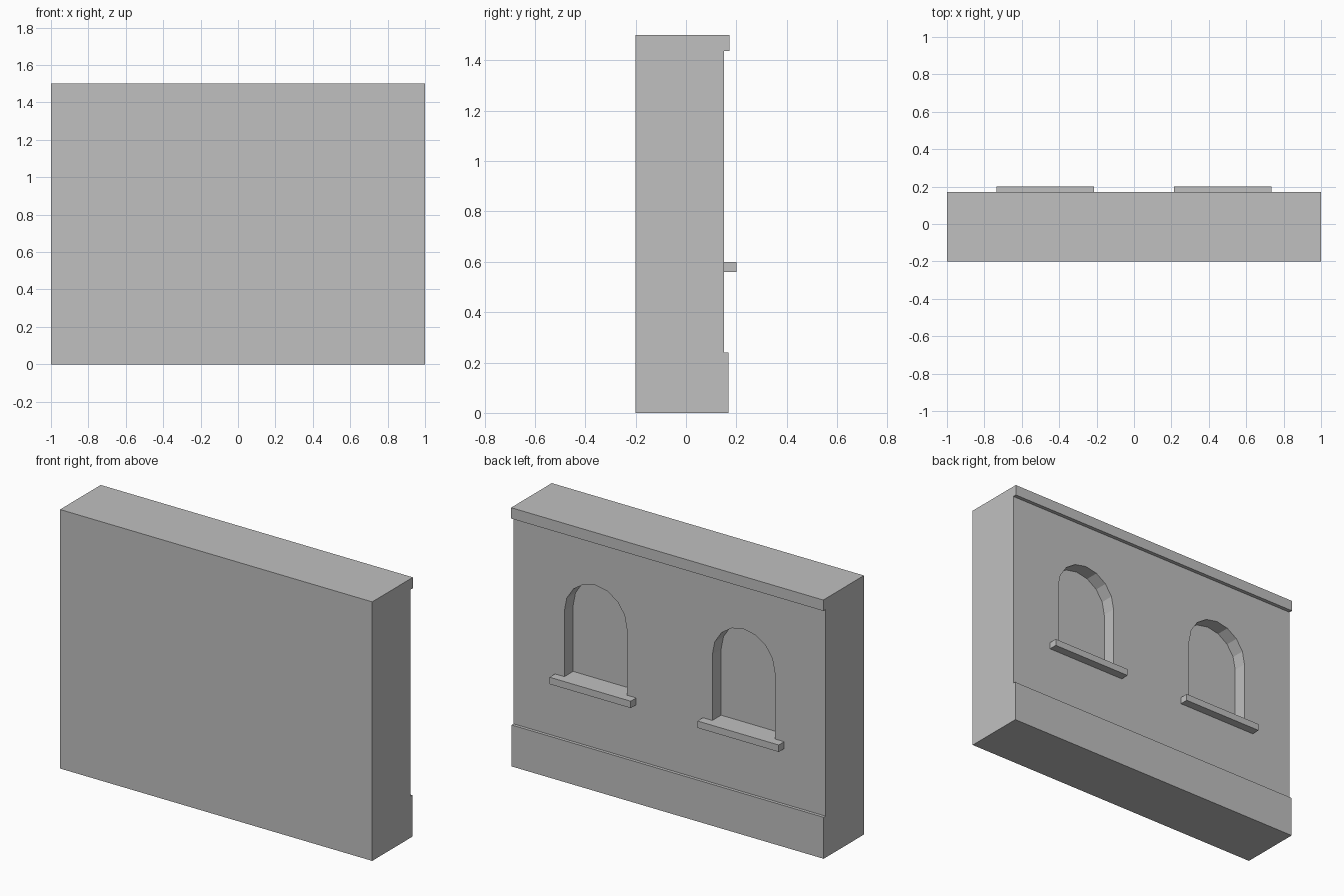
import bpy, bmesh, math
from mathutils import Vector

if "Cube" in bpy.data.objects:
    bpy.data.objects.remove(bpy.data.objects["Cube"])

stone = bpy.data.materials.new("grey stone")
stone.diffuse_color = (0.527, 0.527, 0.527, 1)
stone.use_nodes = True
stone.node_tree.nodes["Principled BSDF"].inputs["Base Color"].default_value = stone.diffuse_color


def prism(name, points, offset):
    """Extrude a closed 3D outline along offset into a solid object."""
    bm = bmesh.new()
    face = bm.faces.new([bm.verts.new(p) for p in points])
    moved = bmesh.ops.extrude_face_region(bm, geom=[face], use_keep_orig=True)
    verts = [g for g in moved["geom"] if isinstance(g, bmesh.types.BMVert)]
    bmesh.ops.translate(bm, vec=Vector(offset), verts=verts)
    bmesh.ops.recalc_face_normals(bm, faces=bm.faces[:])
    mesh = bpy.data.meshes.new(name)
    bm.to_mesh(mesh)
    bm.free()
    mesh.materials.append(stone)
    obj = bpy.data.objects.new(name, mesh)
    bpy.context.collection.objects.link(obj)
    return obj


# Wall section with plinth and cornice, run along x
WALL_Y = 0.15
section = [(-0.2, 0), (0.168, 0), (0.168, 0.24), (WALL_Y, 0.24),
           (WALL_Y, 1.437), (0.172, 1.437), (0.172, 1.5), (-0.2, 1.5)]
wall = prism("wall", [(-1, y, z) for y, z in section], (2, 0, 0))

# Arched blind windows with sills, one each side
CENTRE, HALF, SILL_Z, SPRING, DEPTH, SEGMENTS = 0.474, 0.2, 0.6, 0.983, 0.08, 8
for side, label in ((-1, "left"), (1, "right")):
    cx = side * CENTRE
    outline = [(cx - HALF, SILL_Z), (cx + HALF, SILL_Z)]
    for i in range(SEGMENTS + 1):
        a = math.pi * i / SEGMENTS
        outline.append((cx + HALF * math.cos(a), SPRING + HALF * math.sin(a)))
    cutter = prism(label + "_window_cutter",
                   [(x, WALL_Y - DEPTH, z) for x, z in outline], (0, 0.3, 0))
    cutter.hide_render = True
    cutter.hide_set(True)
    cut = wall.modifiers.new(label + "_window", 'BOOLEAN')
    cut.operation = 'DIFFERENCE'
    cut.solver = 'EXACT'
    cut.object = cutter

    # Projecting sill
    prism(label + "_sill",
          [(cx + sx * 0.26, WALL_Y, z) for sx, z in
           ((-1, 0.56), (1, 0.56), (1, SILL_Z), (-1, SILL_Z))], (0, 0.05, 0))
